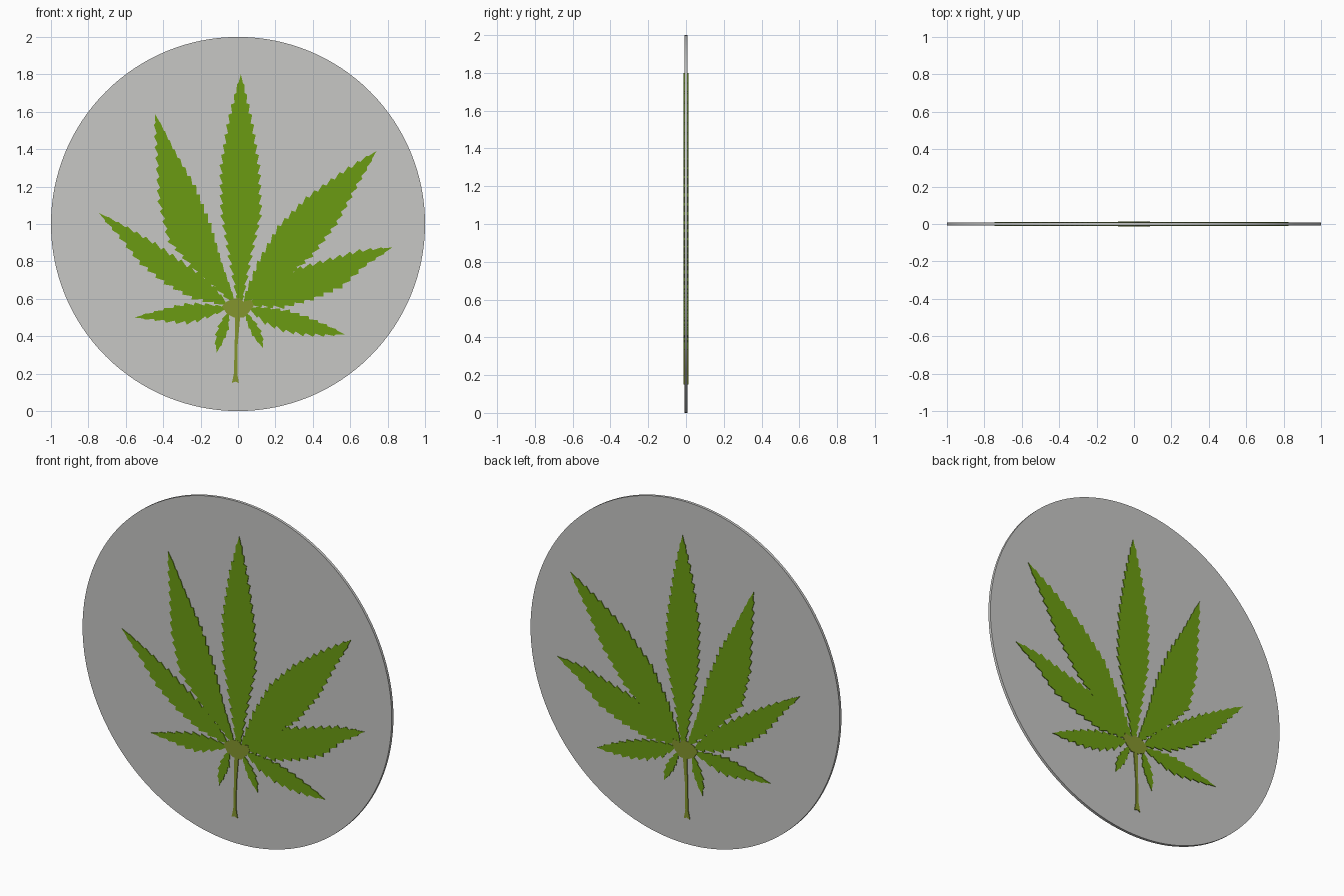
import bpy, bmesh
from math import pi
from mathutils import Vector

cube = bpy.data.objects.get("Cube")
if cube:
    bpy.data.objects.remove(cube)


def material(name, rgb):
    m = bpy.data.materials.new(name)
    m.use_nodes = True
    m.diffuse_color = (*rgb, 1)
    m.node_tree.nodes["Principled BSDF"].inputs["Base Color"].default_value = (*rgb, 1)
    return m


GREY = material("light grey", (0.57, 0.57, 0.56))
GREEN = material("leaf green", (0.147, 0.33, 0.006))
OLIVE = material("stem olive", (0.23, 0.30, 0.027))


def plate(name, outline, half, mat):
    """Extrude an (x, z) outline evenly to both sides of y = 0."""
    bm = bmesh.new()
    face = bm.faces.new([bm.verts.new((x, -half, z)) for x, z in outline])
    ext = bmesh.ops.extrude_face_region(bm, geom=[face])
    moved = [v for v in ext["geom"] if isinstance(v, bmesh.types.BMVert)]
    bmesh.ops.translate(bm, verts=moved, vec=(0, 2 * half, 0))
    bmesh.ops.recalc_face_normals(bm, faces=bm.faces)
    mesh = bpy.data.meshes.new(name)
    bm.to_mesh(mesh)
    bm.free()
    mesh.materials.append(mat)
    obj = bpy.data.objects.new(name, mesh)
    bpy.context.collection.objects.link(obj)
    return obj


def width_at(widths, t):
    """Half width at fraction t, from values at even steps along the leaflet."""
    w = [0.008, *widths, 0.004]
    s = min(t, 0.9999) * (len(w) - 1)
    i = int(s)
    return w[i] + (w[i + 1] - w[i]) * (s - i)


def leaflet(name, base, tip, left, right):
    """Serrated blade whose teeth lean towards the tip."""
    base, tip = Vector(base), Vector(tip)
    axis = tip - base
    normal = Vector((-axis.y, axis.x)).normalized()
    teeth = max(5, round(axis.length / 0.055))

    def edge(widths, side):
        pts = []
        for i in range(1, teeth):
            for t, sign in ((i / teeth, 1), ((i + 0.15) / teeth, -1)):
                w = width_at(widths, t)
                w += sign * min(0.009, w * 0.2)
                pts.append(base + axis * t + normal * side * w)
        return pts

    outline = [base] + edge(right, -1) + [tip] + edge(left, 1)[::-1]
    plate(name, outline, 0.012, GREEN)


# Round backing disc
bpy.ops.mesh.primitive_cylinder_add(vertices=128, radius=1, depth=0.016,
                                    location=(0, 0, 1), rotation=(pi / 2, 0, 0))
disc = bpy.context.object
disc.name = "disc"
disc.data.materials.append(GREY)
bpy.ops.object.shade_smooth_by_angle()

# Leaflets: base, tip, half widths on either side
leaflet("leaflet_top", (0.01, 0.56), (0.015, 1.8),
        (0.055, 0.1, 0.105, 0.065), (0.055, 0.11, 0.1, 0.06))
leaflet("leaflet_upper_right", (-0.02, 0.58), (-0.445, 1.59),
        (0.12, 0.195, 0.16, 0.08), (0.02, 0.045, 0.047, 0.02))
leaflet("leaflet_upper_left", (0.03, 0.58), (0.74, 1.39),
        (0.085, 0.128, 0.115, 0.065), (0.08, 0.11, 0.095, 0.045))
leaflet("leaflet_middle_right", (-0.06, 0.57), (-0.745, 1.06),
        (0.08, 0.1, 0.09, 0.04), (0.05, 0.045, 0.041, 0.025))
leaflet("leaflet_middle_left", (0.06, 0.57), (0.825, 0.875),
        (0.08, 0.08, 0.064, 0.048), (0.083, 0.1, 0.095, 0.035))
leaflet("leaflet_lower_right", (-0.06, 0.55), (-0.555, 0.5),
        (0.035, 0.06, 0.045, 0.022), (0.03, 0.045, 0.035, 0.018))
leaflet("leaflet_lower_left", (0.06, 0.55), (0.57, 0.41),
        (0.03, 0.042, 0.036, 0.022), (0.055, 0.068, 0.06, 0.035))
leaflet("leaflet_small_right", (-0.05, 0.53), (-0.115, 0.31),
        (0.015, 0.025, 0.02, 0.012), (0.02, 0.03, 0.03, 0.02))
leaflet("leaflet_small_left", (0.04, 0.53), (0.135, 0.335),
        (0.015, 0.025, 0.028, 0.02), (0.015, 0.02, 0.02, 0.012))

# Hub where the leaflets meet, and the stem with its flared foot
plate("hub", [(-0.085, 0.56), (-0.06, 0.52), (-0.02, 0.5), (0.03, 0.5), (0.06, 0.53),
              (0.085, 0.565), (0.07, 0.595), (0.03, 0.585), (0.01, 0.605),
              (-0.03, 0.6), (-0.06, 0.585)], 0.0128, OLIVE)
plate("stem", [(-0.015, 0.51), (-0.018, 0.35), (-0.022, 0.2), (-0.033, 0.15),
               (-0.015, 0.157), (0.005, 0.15), (-0.004, 0.2), (-0.002, 0.35),
               (0.012, 0.51)], 0.0126, OLIVE)
